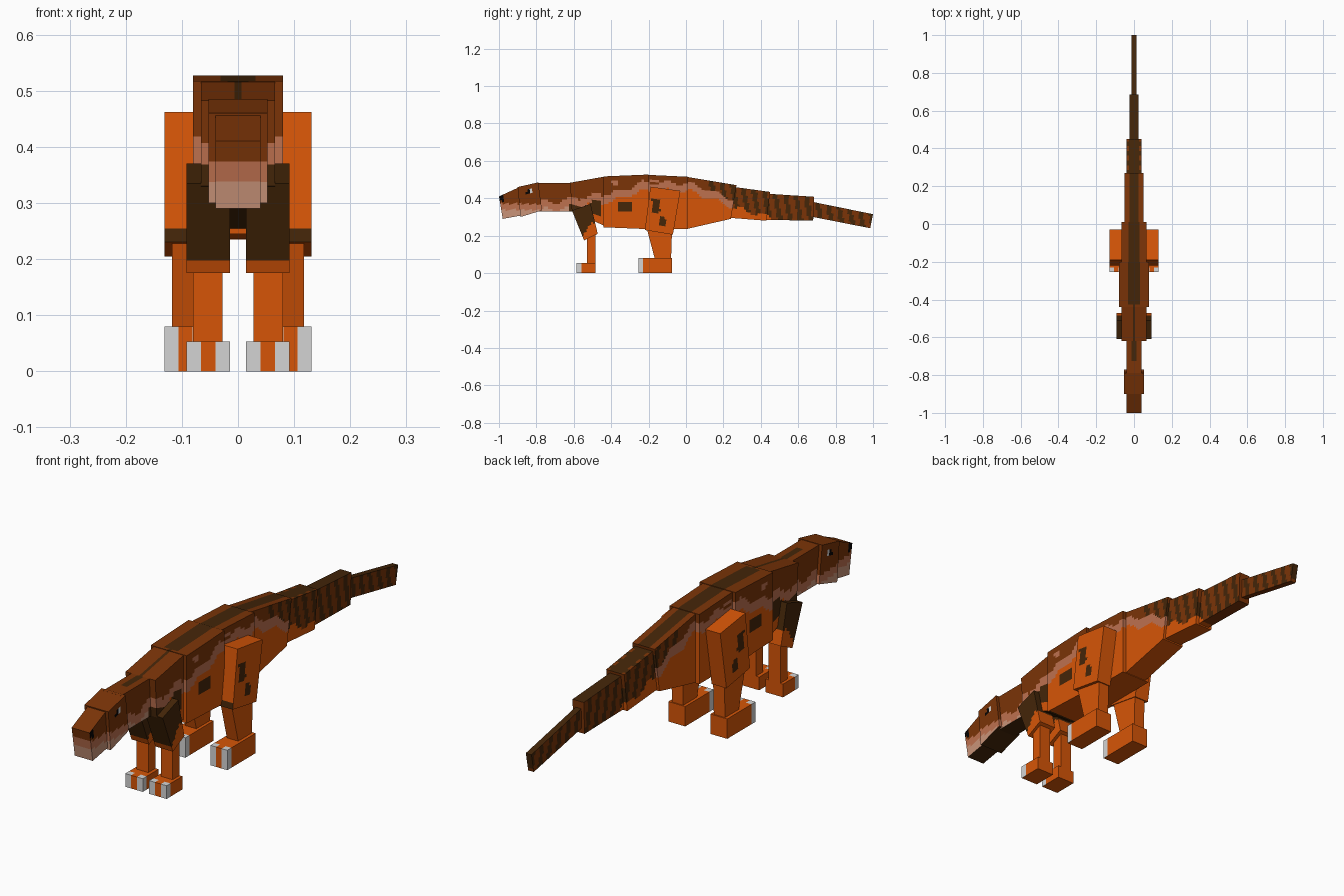
import bpy
import bmesh
from math import sin
from mathutils import Vector

cube = bpy.data.objects.get("Cube")
if cube:
    bpy.data.objects.remove(cube)

PIXEL = 0.0125  # size of one painted cell


def make_material(name, rgb):
    mat = bpy.data.materials.new(name)
    mat.use_nodes = True
    colour = [(c / 255) ** 2.2 for c in rgb] + [1]
    mat.diffuse_color = colour
    mat.node_tree.nodes["Principled BSDF"].inputs["Base Color"].default_value = colour
    return mat


ORANGE, BROWN, DARK, TAN, PALE, CLAW, BLACK = range(7)
materials = [
    make_material("orange hide", (213, 86, 16)),
    make_material("brown hide", (122, 55, 16)),
    make_material("dark brown", (70, 42, 17)),
    make_material("tan band", (188, 112, 80)),
    make_material("pale jaw", (200, 146, 120)),
    make_material("claw grey", (211, 211, 211)),
    make_material("eye black", (14, 11, 10)),
]


def block(name, profile, x0, x1, rule):
    """Box with a four-point (y, z) side profile, painted cell by cell.
    Profile order: front top, back top, back bottom, front bottom."""
    ft, bt, bb, fb = [Vector((0, y, z)) for y, z in profile]

    def point(u, v, w):
        p = fb.lerp(bb, u).lerp(ft.lerp(bt, u), v)
        p.x = x0 + (x1 - x0) * w
        return p

    def count(length):
        return max(1, round(length / PIXEL))

    nu, nv, nw = count((bt - ft).length), count((ft - fb).length), count(x1 - x0)
    faces = {
        "front": (nw, nv, lambda a, b: point(0, b, a)),
        "back": (nw, nv, lambda a, b: point(1, b, a)),
        "right": (nu, nv, lambda a, b: point(a, b, 0)),
        "left": (nu, nv, lambda a, b: point(a, b, 1)),
        "top": (nu, nw, lambda a, b: point(a, 1, b)),
        "bottom": (nu, nw, lambda a, b: point(a, 0, b)),
    }
    bm = bmesh.new()
    for side, (na, nb, place) in faces.items():
        grid = [[bm.verts.new(place(i / na, j / nb)) for j in range(nb + 1)]
                for i in range(na + 1)]
        for i in range(na):
            for j in range(nb):
                face = bm.faces.new((grid[i][j], grid[i + 1][j],
                                     grid[i + 1][j + 1], grid[i][j + 1]))
                face.material_index = rule(side, face.calc_center_median())
    bmesh.ops.remove_doubles(bm, verts=bm.verts, dist=0.0001)
    bmesh.ops.recalc_face_normals(bm, faces=bm.faces)
    mesh = bpy.data.meshes.new(name)
    bm.to_mesh(mesh)
    bm.free()
    for mat in materials:
        mesh.materials.append(mat)
    obj = bpy.data.objects.new(name, mesh)
    bpy.context.collection.objects.link(obj)


# Wavy pale band running along the flank
BAND = [(-1, .35), (-.7, .36), (-.45, .4), (-.33, .42), (-.25, .46),
        (0, .46), (.1, .43), (.25, .37), (.5, .31)]


def band_height(y):
    for (ya, za), (yb, zb) in zip(BAND, BAND[1:]):
        if y <= yb:
            return za + (zb - za) * (y - ya) / (yb - ya) + .012 * sin(48 * y)
    return 0


def near(p, y, z, dy, dz):
    return abs(p.y - y) < dy and abs(p.z - z) < dz


def striped(p):
    return DARK if sin(115 * (p.y + .2 * p.z)) > .1 else BROWN


def head_rule(side, p):
    if side == "top":
        return BROWN
    if side == "bottom":
        return DARK
    if side in ("left", "right"):
        if near(p, -.84, .437, .013, .012):
            return BLACK if p.y < -.838 else CLAW
        if near(p, -.985, .4, .013, .015):
            return BLACK
    return PALE if p.z < .338 else TAN if p.z < .37 else BROWN


def body_rule(side, p):
    if side == "top":
        stripe = .012 if p.y < -.43 else .027
        return DARK if abs(p.x) < stripe and p.y > -.73 else BROWN
    if side == "bottom":
        return DARK if p.y < -.43 else ORANGE
    offset = p.z - band_height(p.y)
    if side == "front" and abs(p.x) < .0125 and p.z > .49:
        return DARK
    if offset > .022:
        if near(p, -.38, .485, .018, .01) or near(p, -.17, .49, .03, .007):
            return TAN
        return striped(p) if p.y > .12 else BROWN
    if offset > -.02:
        return TAN
    if p.y < -.62:
        return PALE
    if p.y < -.53 or near(p, -.48, .355, .03, .04) or near(p, -.33, .355, .04, .03):
        return DARK
    return ORANGE


def tail_rule(side, p):
    if side == "top":
        return BROWN if abs(p.x) > .027 and sin(130 * p.y) > 0 else DARK
    if p.y < .45 and p.z < band_height(p.y) - .02:
        return ORANGE
    return BROWN if side == "bottom" else striped(p)


# Head, trunk and tail, front to back
spine = [
    ("snout", [(-1, .41), (-.89, .46), (-.87, .31), (-.98, .29)], .04, head_rule),
    ("head", [(-.9, .46), (-.79, .485), (-.77, .335), (-.885, .3)], .053, head_rule),
    ("neck", [(-.8, .483), (-.6, .483), (-.6, .33), (-.8, .33)], .04, body_rule),
    ("chest", [(-.62, .483), (-.43, .517), (-.43, .25), (-.61, .33)], .066, body_rule),
    ("trunk", [(-.44, .517), (-.2, .527), (-.2, .235), (-.44, .245)], .08, body_rule),
    ("hips", [(-.22, .526), (.01, .515), (.01, .235), (-.22, .235)], .066, body_rule),
    ("tail_base", [(0, .515), (.27, .47), (.24, .29), (0, .235)], .05, body_rule),
    ("tail_middle", [(.26, .46), (.45, .434), (.43, .28), (.24, .295)], .04, tail_rule),
    ("tail_rear", [(.44, .424), (.685, .408), (.68, .28), (.43, .285)], .025, tail_rule),
    ("tail_tip", [(.68, .38), (1, .315), (.985, .24), (.68, .3)], .0125, tail_rule),
]
for name, profile, half_width, rule in spine:
    block(name, profile, -half_width, half_width, rule)


def plain(side, p):
    return ORANGE


def thigh_rule(side, p):
    if side == "front" and p.z < .25:
        return DARK
    outer = side in ("left", "right")
    spots = near(p, -.16, .36, .022, .035) or near(p, -.125, .275, .015, .025)
    return DARK if outer and spots else ORANGE


def arm_rule(side, p):
    elbow = p.z < .195 or p.z < .2 + (p.y + .55) * 1.6
    return ORANGE if side == "bottom" or (elbow and p.z < .27) else DARK


def foot_rule(front, x0, x1):
    # Two claws at the outer corners of the toe end
    def rule(side, p):
        claw = min(abs(p.x) - x0, x1 - abs(p.x)) < .025
        toe = p.y < front + .025 and side != "bottom"
        return CLAW if toe and claw else ORANGE
    return rule


# Limbs: profile, inner and outer x, paint rule
limbs = [
    ("thigh", [(-.19, .462), (-.03, .44), (-.07, .205), (-.22, .23)], .065, .131, thigh_rule),
    ("shin", [(-.21, .24), (-.075, .22), (-.08, .07), (-.165, .07)], .068, .118, plain),
    ("hind_foot", [(-.255, .08), (-.075, .08), (-.075, 0), (-.255, 0)], .056, .131,
     foot_rule(-.255, .056, .131)),
    ("upper_arm", [(-.61, .335), (-.51, .37), (-.472, .21), (-.545, .175)], .014, .092, arm_rule),
    ("forearm", [(-.53, .22), (-.485, .22), (-.485, .04), (-.53, .04)], .028, .08, plain),
    ("fore_foot", [(-.585, .053), (-.485, .053), (-.485, 0), (-.585, 0)], .014, .092,
     foot_rule(-.585, .014, .092)),
]
for name, profile, inner, outer, rule in limbs:
    block("left_" + name, profile, inner, outer, rule)
    block("right_" + name, profile, -outer, -inner, rule)
